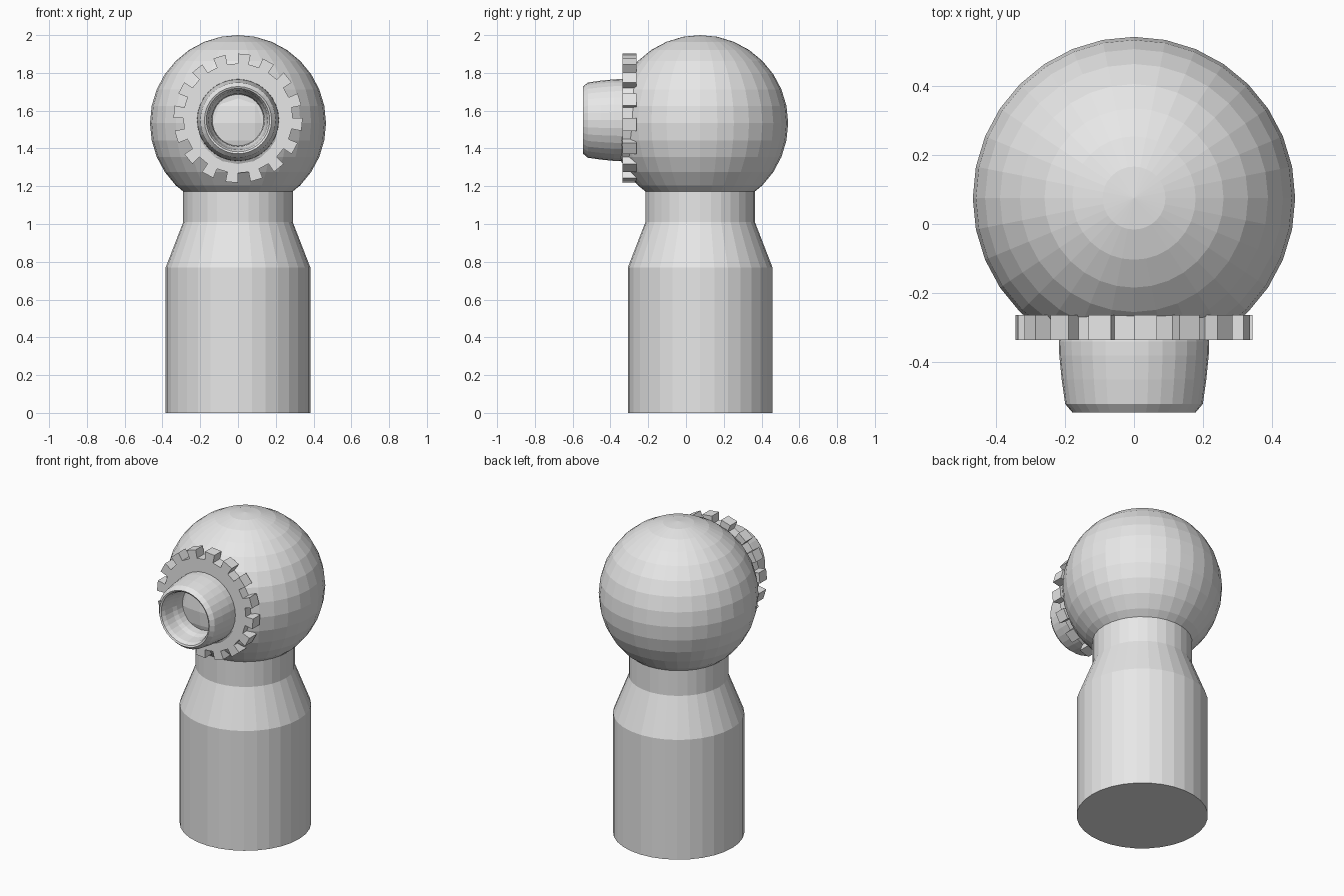
import bpy, bmesh, math

if "Cube" in bpy.data.objects:
    bpy.data.objects.remove(bpy.data.objects["Cube"])

SEG = 32
BODY_Y = 0.075          # body and head axis
GEAR_Z, LENS_Z = 1.56, 1.55

grey = bpy.data.materials.new("plain_grey")
grey.diffuse_color = (0.8, 0.8, 0.8, 1)
grey.use_nodes = True
grey.node_tree.nodes["Principled BSDF"].inputs["Base Color"].default_value = grey.diffuse_color


def finish(name, bm):
    bmesh.ops.recalc_face_normals(bm, faces=bm.faces)
    me = bpy.data.meshes.new(name)
    bm.to_mesh(me)
    bm.free()
    me.materials.append(grey)
    ob = bpy.data.objects.new(name, me)
    bpy.context.collection.objects.link(ob)
    return ob


def lathe(name, profile, place):
    """Revolve (radius, height) points; place(u, v, h) gives the 3D position."""
    bm = bmesh.new()
    rings = []
    for r, h in profile:
        angles = [2 * math.pi * i / SEG for i in range(SEG)]
        rings.append([bm.verts.new(place(r * math.cos(a), r * math.sin(a), h)) for a in angles])
    for a, b in zip(rings, rings[1:]):
        for i in range(SEG):
            j = (i + 1) % SEG
            bm.faces.new((a[i], a[j], b[j], b[i]))
    bm.faces.new(rings[0])
    bm.faces.new(rings[-1])
    return finish(name, bm)


# Body: cylinder, shoulder and neck
lathe("body", [(0.383, 0), (0.383, 0.77), (0.29, 1.01), (0.29, 1.20)],
      lambda u, v, h: (u, v + BODY_Y, h))

# Head ball
bm = bmesh.new()
bmesh.ops.create_uvsphere(bm, u_segments=SEG, v_segments=16, radius=0.466)
bmesh.ops.translate(bm, verts=bm.verts, vec=(0, BODY_Y, 1.534))
finish("head", bm)

# Toothed ring: 16 teeth, every other side of a 32-sided disc
bm = bmesh.new()
outline = []
for i in range(SEG):
    r = 0.342 if i % 2 else 0.29
    for k in (i, i + 1):
        a = 2 * math.pi * k / SEG
        outline.append((r * math.cos(a), r * math.sin(a) + GEAR_Z))
face = bm.faces.new([bm.verts.new((x, -0.335, z)) for x, z in outline])
ext = bmesh.ops.extrude_face_region(bm, geom=[face], use_keep_orig=True)
bmesh.ops.translate(bm, vec=(0, 0.072, 0),
                    verts=[g for g in ext["geom"] if isinstance(g, bmesh.types.BMVert)])
finish("toothed_ring", bm)

# Snout: rounded tube with a recessed end disc
lathe("snout",
      [(0.21, -0.30), (0.217, -0.34), (0.216, -0.38), (0.209, -0.45),
       (0.199, -0.52), (0.178, -0.545), (0.168, -0.54), (0.158, -0.515),
       (0.150, -0.45), (0.140, -0.42), (0.136, -0.37)],
      lambda u, v, h: (u, h, v + LENS_Z))
